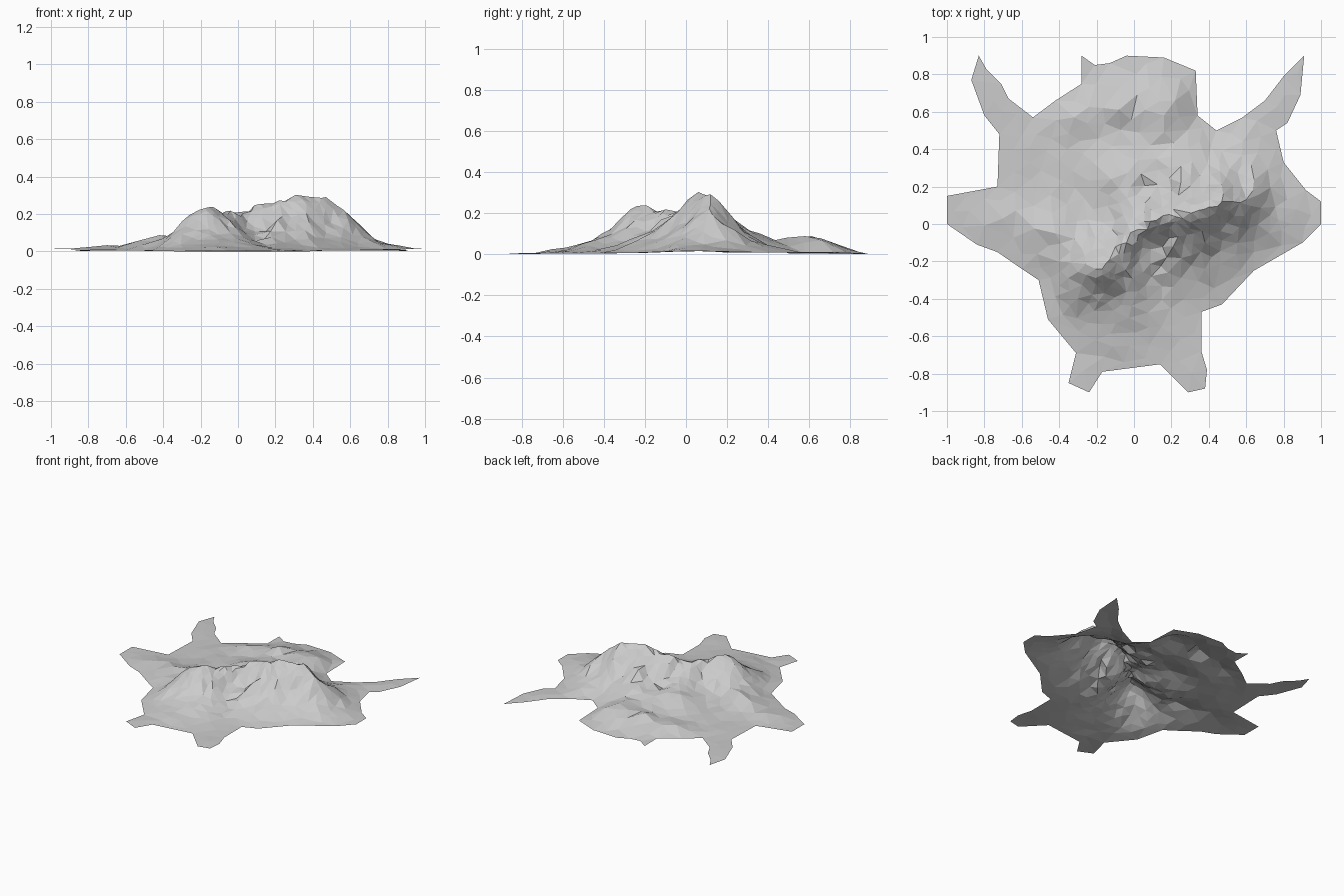
import bpy, math, random
from mathutils import Vector, noise
from mathutils.geometry import delaunay_2d_cdt

if "Cube" in bpy.data.objects:
    bpy.data.objects.remove(bpy.data.objects["Cube"])

random.seed(4)

# ragged ground outline, clockwise from the back left horn
OUTLINE = [(-.83, .90), (-.79, .83), (-.71, .75), (-.67, .67), (-.54, .57), (-.42, .66),
           (-.28, .75), (-.28, .90), (-.21, .85), (-.13, .86), (-.04, .90), (.16, .89),
           (.33, .82), (.34, .58), (.44, .50), (.58, .57), (.70, .66), (.80, .79),
           (.91, .90), (.89, .69), (.82, .54), (.76, .50), (.80, .33), (.92, .18),
           (1, .12), (1, 0), (.90, -.10), (.64, -.25), (.47, -.43), (.36, -.47),
           (.36, -.68), (.39, -.78), (.38, -.88), (.29, -.90), (.14, -.75), (-.17, -.79),
           (-.24, -.90), (-.35, -.85), (-.31, -.69), (-.46, -.51), (-.51, -.30),
           (-.60, -.24), (-.73, -.15), (-.84, -.11), (-1, 0), (-1, .15), (-.73, .20),
           (-.72, .48), (-.80, .58), (-.87, .77)]

# ridge lines: (x, y, height, width of the slopes)
RIDGES = [
    # summits
    [(-.17, -.24, .222, .20), (-.13, -.19, .235, .19), (-.04, -.10, .205, .14),
     (.02, -.03, .20, .13), (.12, .02, .24, .16), (.22, .04, .268, .19),
     (.31, .06, .293, .20), (.40, .09, .278, .19), (.47, .12, .275, .18),
     (.53, .12, .235, .16), (.60, .13, .14, .13)],
    # left shoulder
    [(-.15, -.21, .225, .16), (-.28, -.13, .12, .15), (-.42, -.05, .075, .14), (-.70, .03, .025, .1)],
    # back spur and back plateau crest
    [(.30, .06, .28, .18), (.25, .22, .17, .18), (.20, .36, .10, .18), (.16, .58, .075, .16)],
    [(.02, 0, .19, .2), (-.02, .2, .11, .22), (0, .42, .07, .2)],
    [(-.32, .57, .03, .12), (-.08, .61, .072, .14), (.06, .61, .078, .15), (.22, .66, .06, .12)],
    # front spurs
    [(.26, .03, .26, .12), (.21, -.12, .165, .10), (.18, -.26, .06, .10)],
    [(.38, .08, .26, .12), (.38, -.10, .155, .10), (.38, -.24, .06, .10)],
]


def segment_distance(p, a, b):
    d = b - a
    t = max(0, min(1, (p - a).dot(d) / max(d.length_squared, 1e-9)))
    return (p - a - d * t).length, t


EDGES = [(Vector(a), Vector(b)) for a, b in zip(OUTLINE, OUTLINE[1:] + OUTLINE[:1])]


def edge_distance(p):
    return min(segment_distance(p, a, b)[0] for a, b in EDGES)


def inside(p):
    hit = False
    for a, b in EDGES:
        if (a.y > p.y) != (b.y > p.y) and p.x < (b.x - a.x) * (p.y - a.y) / (b.y - a.y) + a.x:
            hit = not hit
    return hit


def height(p):
    # tallest ridge wins, with eroded gullies on the flanks
    best = 0
    for line in RIDGES:
        for a, b in zip(line, line[1:]):
            d, t = segment_distance(p, Vector(a[:2]), Vector(b[:2]))
            width = a[3] + (b[3] - a[3]) * t
            best = max(best, (a[2] + (b[2] - a[2]) * t) * math.exp(-(d / width) ** 1.4))
    n = noise.noise(Vector((p.x * 10, p.y * 6, 1.7))) + .5 * noise.noise(Vector((p.x * 21, p.y * 15, 5)))
    flank = best * max(0, .30 - best) * 4
    fade = min(1, edge_distance(p) / .12)
    base = .005 + .012 * abs(p.x) ** 3
    return max(0, base * (1 - abs(p.y) ** 4) + fade * (best + n * (flank * .36 + .004) + .004))


# scatter points, denser around the summits
points = [Vector(p) for p in OUTLINE]
for line in RIDGES:
    points += [Vector(p[:2]) for p in line]
for tries in range(9000):
    p = Vector((random.uniform(-1, 1), random.uniform(-.9, .9)))
    near = min(segment_distance(p, Vector(a), Vector(b))[0]
               for a, b in [((-.15, -.25), (.0, -.05)), ((.0, -.05), (.55, .12))])
    gap = .026 + .045 * min(1, near / .4)
    if inside(p) and edge_distance(p) > .025 and all((p - q).length > gap for q in points):
        points.append(p)

# triangulated, faceted mountain sheet
count = len(OUTLINE)
loop = [(i, (i + 1) % count) for i in range(count)]
flat, _, faces, *_ = delaunay_2d_cdt(points, loop, [], 0, 1e-5)
faces = [f for f in faces if inside(sum((flat[i] for i in f), Vector((0, 0))) / len(f))]
faces = [f if (flat[f[1]] - flat[f[0]]).cross(flat[f[2]] - flat[f[0]]) > 0 else f[::-1] for f in faces]
verts = [(p.x, p.y, height(p)) for p in flat]
low = min(v[2] for v in verts)
verts = [(x, y, z - low) for x, y, z in verts]
mesh = bpy.data.meshes.new("mountain_terrain")
mesh.from_pydata(verts, [], faces)
mesh.update()
terrain = bpy.data.objects.new("mountain_terrain", mesh)
bpy.context.collection.objects.link(terrain)
